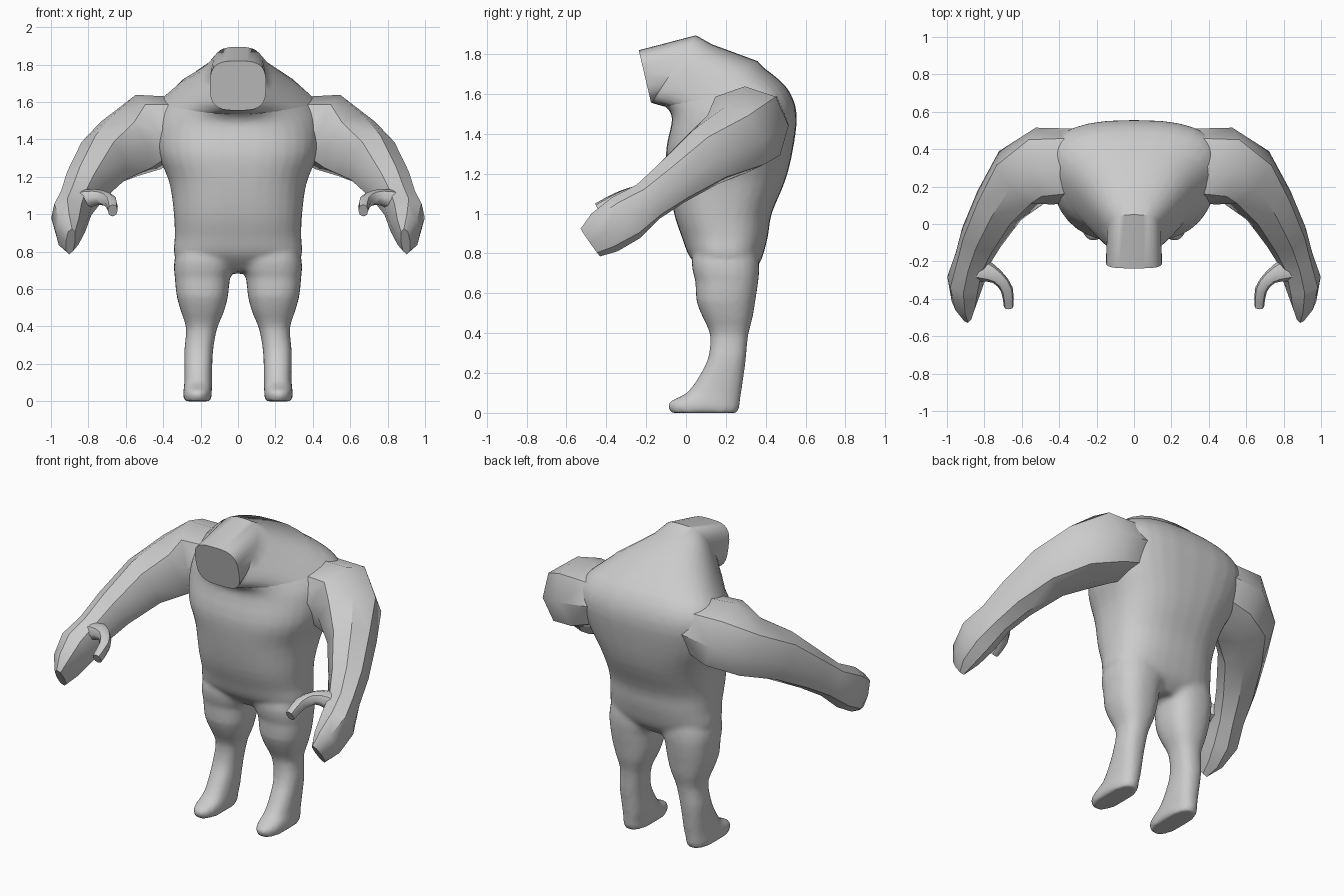
import bpy, bmesh, math
from mathutils import Vector

old = bpy.data.objects.get("Cube")
if old:
    bpy.data.objects.remove(old)

clay = bpy.data.materials.new("clay grey")
clay.use_nodes = True
GREY = (0.6, 0.6, 0.6, 1)
clay.diffuse_color = GREY
clay.node_tree.nodes["Principled BSDF"].inputs["Base Color"].default_value = GREY


def smooth_rows(rows, steps):
    """Catmull-Rom interpolation between rows of numbers."""
    out = []
    for i in range(len(rows) - 1):
        a, b, c, d = (rows[max(0, min(len(rows) - 1, i + k))] for k in (-1, 0, 1, 2))
        for s in range(steps):
            t = s / steps
            out.append([q + (r - p) * t / 2 + (p - 2.5 * q + 2 * r - w / 2) * t * t
                        + (1.5 * (q - r) + (w - p) / 2) * t ** 3
                        for p, q, r, w in zip(a, b, c, d)])
    return out + [list(rows[-1])]


def loft(name, rings, sides, angle, mirror=False):
    """Skin rings given as (centre, u, v, power, taper along v)."""
    bm = bmesh.new()
    loops = []
    for centre, u, v, power, taper in rings:
        loop = []
        for k in range(sides):
            t = 2 * math.pi * k / sides
            c, s = (math.copysign(abs(f) ** (2 / power), f) for f in (math.cos(t), math.sin(t)))
            loop.append(bm.verts.new(centre + u * c * (1 + taper * s) + v * s))
        loops.append(loop)
    for a, b in zip(loops, loops[1:]):
        for k in range(sides):
            j = (k + 1) % sides
            bm.faces.new((a[k], a[j], b[j], b[k]))
    bm.faces.new(loops[0][::-1])
    bm.faces.new(loops[-1])
    bmesh.ops.recalc_face_normals(bm, faces=bm.faces[:])
    mesh = bpy.data.meshes.new(name)
    bm.to_mesh(mesh)
    bm.free()
    mesh.materials.append(clay)
    ob = bpy.data.objects.new(name, mesh)
    bpy.context.collection.objects.link(ob)
    bpy.ops.object.select_all(action="DESELECT")
    ob.select_set(True)
    bpy.context.view_layer.objects.active = ob
    bpy.ops.object.shade_smooth_by_angle(angle=math.radians(angle))
    if mirror:
        ob.modifiers.new("both sides", "MIRROR")
    return ob


def trunk_ring(row):
    """Ring from a front point and a back point on the centre plane."""
    yf, zf, yb, zb, half, power, taper = row
    f, b = Vector((0, yf, zf)), Vector((0, yb, zb))
    return (f + b) / 2, Vector((half, 0, 0)), (b - f) / 2, power, taper


def leg_ring(row):
    z, yf, yb, xi, xo = row
    return (Vector(((xi + xo) / 2, (yf + yb) / 2, z)), Vector(((xo - xi) / 2, 0, 0)),
            Vector((0, (yb - yf) / 2, 0)), 2.4, 0)


def limb_rings(rows):
    """Rings square to a path; rows are x, y, z, side half, upright half."""
    pts = [Vector(r[:3]) for r in rows]
    rings = []
    for i, r in enumerate(rows):
        tangent = (pts[min(i + 1, len(pts) - 1)] - pts[max(i - 1, 0)]).normalized()
        side = tangent.cross(Vector((0, 0, 1))).normalized()
        rings.append((pts[i], side * r[3], side.cross(tangent) * r[4], 2.3, 0))
    return rings


# Legs with feet
leg = [
    (0, -.075, .26, .145, .29),
    (.025, -.09, .268, .14, .294),
    (.06, -.08, .272, .14, .292),
    (.10, .005, .278, .138, .287),
    (.20, .075, .292, .137, .287),
    (.28, .112, .302, .132, .287),
    (.39, .122, .312, .112, .277),
    (.47, .088, .333, .078, .302),
    (.56, .052, .348, .053, .328),
    (.66, .047, .363, .042, .338),
    (.75, .027, .368, .01, .342),
    (.90, .05, .35, .03, .30),
]
legs = loft("legs", [leg_ring(r) for r in smooth_rows(leg, 2)], 24, 50, mirror=True)
bpy.ops.object.convert(target="MESH")

# Torso from crotch to shoulders
torso = [
    (.10, .70, .30, .68, .20, 2.2, 0),
    (.02, .78, .37, .75, .335, 2.5, 0),
    (-.02, .88, .41, .88, .338, 2.5, 0),
    (-.06, 1.0, .43, 1.0, .343, 2.5, 0),
    (-.09, 1.17, .50, 1.17, .367, 2.5, .03),
    (-.10, 1.32, .54, 1.34, .43, 2.6, .08),
    (-.07, 1.47, .555, 1.51, .45, 2.6, .16),
    (-.09, 1.525, .50, 1.64, .40, 2.5, .25),
    (-.14, 1.56, .36, 1.755, .28, 2.4, .3),
]
body = loft("body", [trunk_ring(r) for r in smooth_rows(torso, 3)], 32, 50)

# Fuse torso and legs into one smooth skin
legs.select_set(True)
bpy.ops.object.join()
skin = body.modifiers.new("fuse", "REMESH")
skin.mode = "VOXEL"
skin.voxel_size = 0.014
skin.use_smooth_shade = True
soften = body.modifiers.new("soften", "SMOOTH")
soften.factor = 0.5
soften.iterations = 8

# Forward-leaning neck with a flat cut end
neck = [
    (-.08, 1.53, .47, 1.65, .39, 2.5, .25),
    (-.16, 1.552, .36, 1.765, .29, 2.4, .28),
    (-.17, 1.555, .13, 1.85, .185, 2.5, .12),
    (-.172, 1.558, .05, 1.895, .145, 3, 0),
    (-.175, 1.555, -.237, 1.82, .15, 3.2, 0),
]
loft("neck", [trunk_ring(r) for r in neck], 32, 40)

# Faceted arms ending in mitten hands
arm = [
    (.18, .30, 1.48, .16, .12),
    (.33, .31, 1.465, .20, .165),
    (.48, .31, 1.44, .21, .21),
    (.60, .25, 1.37, .185, .185),
    (.72, .10, 1.285, .14, .155),
    (.815, -.07, 1.155, .115, .12),
    (.865, -.19, 1.06, .095, .105),
    (.90, -.30, .98, .10, .125),
    (.905, -.41, .905, .07, .115),
    (.895, -.48, .855, .025, .085),
]
loft("arms_and_hands", limb_rings(arm), 8, 40, mirror=True)

# Hooked thumbs
thumb = [
    (.89, -.22, 1.05, .075, .07),
    (.80, -.25, 1.085, .06, .05),
    (.73, -.285, 1.09, .038, .04),
    (.68, -.35, 1.065, .033, .038),
    (.67, -.44, 1.02, .026, .035),
]
loft("thumbs", limb_rings(smooth_rows(thumb, 2)), 8, 50, mirror=True)
